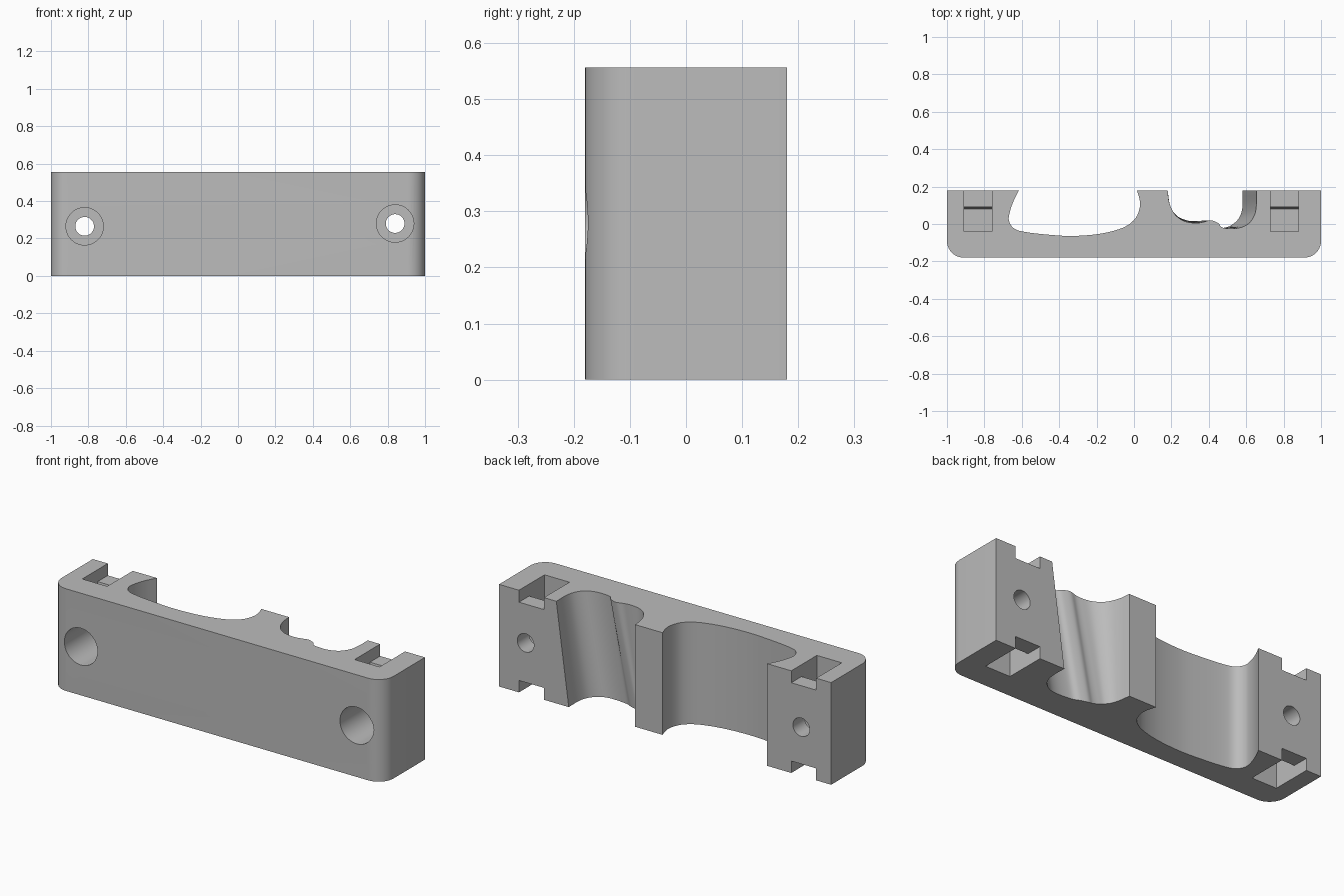
import bpy, bmesh, math
from mathutils import Vector

if "Cube" in bpy.data.objects:
    bpy.data.objects.remove(bpy.data.objects["Cube"])

H, BACK = 0.556, 0.18

grey = bpy.data.materials.new("plain grey")
grey.use_nodes = True
color = (0.5, 0.5, 0.5, 1)
grey.diffuse_color = color
grey.node_tree.nodes["Principled BSDF"].inputs["Base Color"].default_value = color


def spline(points, steps=5):
    """Smooth curve through the given points."""
    p = [Vector(q) for q in points]
    p = [2 * p[0] - p[1]] + p + [2 * p[-1] - p[-2]]
    out = []
    for a, b, c, d in zip(p, p[1:], p[2:], p[3:]):
        for i in range(steps):
            t = i / steps
            out.append(0.5 * (2 * b + (c - a) * t + (2 * a - 5 * b + 4 * c - d) * t ** 2
                              + (3 * b - a - 3 * c + d) * t ** 3))
    return out + [p[-2]]


def loft(name, lower, upper):
    """Solid between two matching rings of 3D points."""
    bm = bmesh.new()
    a = [bm.verts.new(v) for v in lower]
    b = [bm.verts.new(v) for v in upper]
    bm.faces.new(a[::-1])
    bm.faces.new(b)
    n = len(a)
    for i in range(n):
        j = (i + 1) % n
        bm.faces.new((a[i], a[j], b[j], b[i]))
    bmesh.ops.recalc_face_normals(bm, faces=bm.faces)
    mesh = bpy.data.meshes.new(name)
    bm.to_mesh(mesh)
    bm.free()
    ob = bpy.data.objects.new(name, mesh)
    bpy.context.collection.objects.link(ob)
    mesh.materials.append(grey)
    return ob


def rod(name, x, z, r, y0, y1):
    ring = [(x + r * math.cos(i * math.tau / 48), z + r * math.sin(i * math.tau / 48)) for i in range(48)]
    return loft(name, [(u, y0, v) for u, v in ring], [(u, y1, v) for u, v in ring])


def corner(cx, start, r=0.09):
    return [Vector((cx + r * math.cos(start + i * math.pi / 20), -0.09 + r * math.sin(start + i * math.pi / 20)))
            for i in range(11)]


# Wide hollow, straight through the height
wide = spline([(-0.615, 0.18), (-0.645, 0.12), (-0.665, 0.06), (-0.668, 0.015), (-0.64, -0.025),
               (-0.58, -0.043), (-0.46, -0.057), (-0.33, -0.064), (-0.18, -0.052), (-0.06, -0.02),
               (0.005, 0.027), (0.03, 0.085), (0.03, 0.13), (0.015, 0.18)])
# Narrow hollow with a slanted channel, different at top and bottom
narrow_top = spline([(0.18, 0.18), (0.19, 0.11), (0.22, 0.05), (0.27, 0.015), (0.33, 0.005), (0.37, 0.01),
                     (0.41, 0.02), (0.45, 0.005), (0.475, -0.02), (0.55, -0.023), (0.61, 0.0),
                     (0.645, 0.05), (0.655, 0.11), (0.655, 0.18)])
narrow_low = spline([(0.18, 0.18), (0.188, 0.12), (0.2, 0.08), (0.22, 0.05), (0.24, 0.033), (0.265, 0.017),
                     (0.29, 0.012), (0.33, 0.0), (0.37, -0.015), (0.45, -0.022), (0.51, -0.012),
                     (0.56, 0.03), (0.58, 0.09), (0.58, 0.18)])


def outline(narrow, z):
    ring = [Vector((-1, BACK))] + corner(-0.91, math.pi) + corner(0.91, 1.5 * math.pi) + [Vector((1, BACK))]
    return [(p.x, p.y, z) for p in ring + narrow[::-1] + wide[::-1]]


clamp_body = loft("clamp_body", outline(narrow_low, 0), outline(narrow_top, H))

cutters = []
# Stepped slots at both ends, top and bottom
slot = [(-0.04, -0.1), (0.3, -0.1), (0.3, 0.065), (0.092, 0.065), (0.08, 0.14), (-0.04, 0.14)]
for side, x0 in (("right", -0.91), ("left", 0.73)):
    for level in ("top", "bottom"):
        ring = [(y, H - d if level == "top" else d) for y, d in slot]
        cutters.append(loft(f"{side}_{level}_slot_cutter", [(x0, y, z) for y, z in ring],
                            [(x0 + 0.15, y, z) for y, z in ring]))
# Screw holes with deep counterbores from the front
for side, x, z in (("right", -0.82, 0.265), ("left", 0.84, 0.28)):
    cutters.append(rod(f"{side}_screw_cutter", x, z, 0.05, -0.3, 0.3))
    cutters.append(rod(f"{side}_counterbore_cutter", x, z, 0.1, -0.3, 0.08))

bpy.context.view_layer.objects.active = clamp_body
clamp_body.select_set(True)
for c in cutters:
    mod = clamp_body.modifiers.new(c.name, "BOOLEAN")
    mod.operation, mod.solver, mod.object = "DIFFERENCE", "EXACT", c
    bpy.ops.object.modifier_apply(modifier=mod.name)
    bpy.data.objects.remove(c)
bpy.ops.object.shade_smooth_by_angle(angle=math.radians(30))
